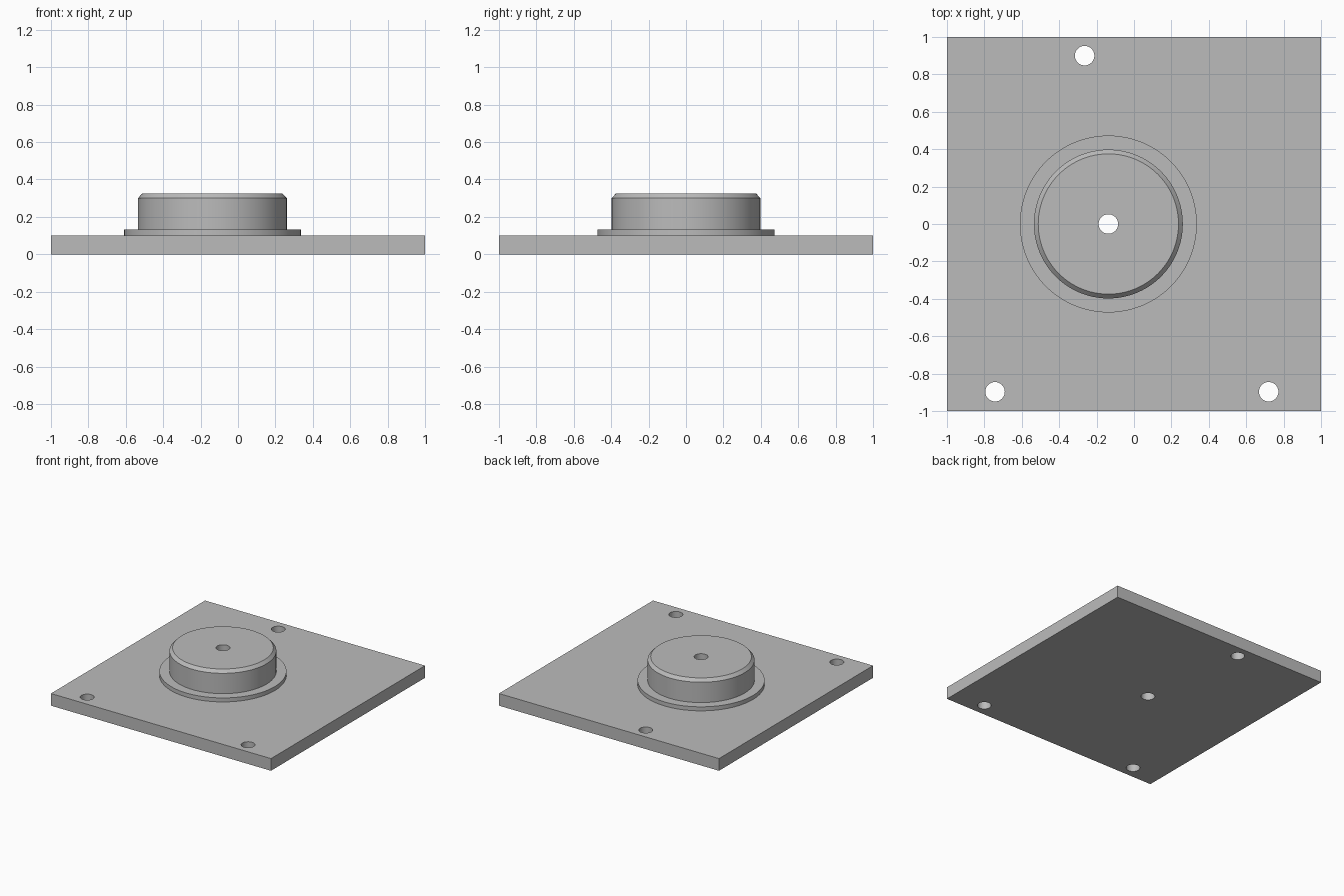
import bpy
import bmesh
import math
from mathutils import Matrix

SEGMENTS = 96
BOSS_X = -0.137
PLATE_TOP = 0.1
HOLE_RADIUS = 0.052
HOLES = [(BOSS_X, 0), (-0.264, 0.9), (-0.743, -0.897), (0.72, -0.897)]

old = bpy.data.objects.get("Cube")
if old:
    bpy.data.objects.remove(old, do_unlink=True)

grey = bpy.data.materials.new("plain grey")
grey.use_nodes = True
colour = (0.5, 0.5, 0.5, 1)
grey.diffuse_color = colour
grey.node_tree.nodes["Principled BSDF"].inputs["Base Color"].default_value = colour


def make_object(name, bm):
    bmesh.ops.recalc_face_normals(bm, faces=bm.faces)
    mesh = bpy.data.meshes.new(name)
    bm.to_mesh(mesh)
    bm.free()
    mesh.materials.append(grey)
    obj = bpy.data.objects.new(name, mesh)
    bpy.context.collection.objects.link(obj)
    return obj


def turned(name, profile, x, y):
    """Solid of stacked rings from (radius, height) pairs."""
    bm = bmesh.new()
    rings = []
    for radius, z in profile:
        ring = []
        for i in range(SEGMENTS):
            a = math.tau * i / SEGMENTS
            ring.append(bm.verts.new((x + radius * math.cos(a), y + radius * math.sin(a), z)))
        rings.append(ring)
    for low, high in zip(rings, rings[1:]):
        for i in range(SEGMENTS):
            j = (i + 1) % SEGMENTS
            bm.faces.new((low[i], low[j], high[j], high[i]))
    bm.faces.new(rings[0])
    bm.faces.new(rings[-1])
    return make_object(name, bm)


def combine(target, tool, operation):
    mod = target.modifiers.new(operation.title(), "BOOLEAN")
    mod.operation = operation
    mod.solver = "EXACT"
    mod.object = tool
    bpy.context.view_layer.objects.active = target
    bpy.ops.object.modifier_apply(modifier=mod.name)
    bpy.data.objects.remove(tool, do_unlink=True)


# Square base plate
bm = bmesh.new()
bmesh.ops.create_cube(bm, size=1, matrix=Matrix.Translation((0, 0, PLATE_TOP / 2))
                      @ Matrix.Diagonal((2, 2, PLATE_TOP, 1)))
plate = make_object("mounting_plate", bm)

# Stepped, chamfered boss, rooted in the plate
boss_profile = [(0.473, 0.05), (0.473, 0.133), (0.398, 0.133), (0.398, 0.3), (0.375, 0.325)]
combine(plate, turned("boss", boss_profile, BOSS_X, 0), "UNION")

# Through holes: one in the boss, three near the plate edges
for x, y in HOLES:
    drill = turned("drill", [(HOLE_RADIUS, -0.1), (HOLE_RADIUS, 0.5)], x, y)
    combine(plate, drill, "DIFFERENCE")

# Smooth round walls, sharp edges
bpy.ops.object.select_all(action="DESELECT")
plate.select_set(True)
bpy.context.view_layer.objects.active = plate
bpy.ops.object.shade_smooth_by_angle(angle=math.radians(30))
